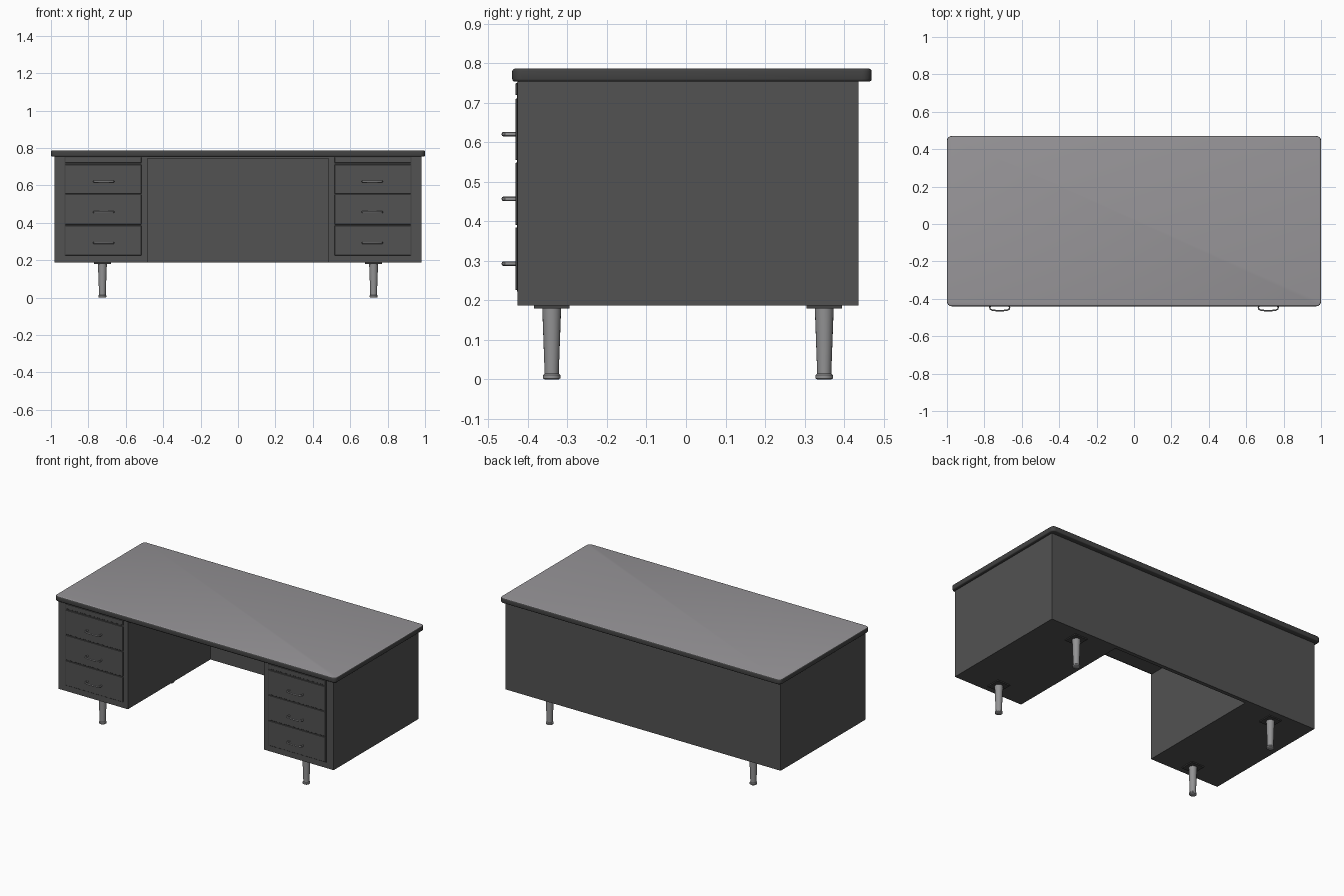
import bpy, bmesh, math
from mathutils import Vector

if "Cube" in bpy.data.objects:
    bpy.data.objects.remove(bpy.data.objects["Cube"])


def material(name, r, g, b):
    m = bpy.data.materials.new(name)
    m.diffuse_color = (r, g, b, 1)
    m.use_nodes = True
    m.node_tree.nodes["Principled BSDF"].inputs["Base Color"].default_value = m.diffuse_color
    return m


BODY = material("charcoal steel", 0.085, 0.085, 0.085)
EDGE = material("dark edging", 0.055, 0.055, 0.055)
TOP = material("grey laminate", 0.31, 0.30, 0.315)
METAL = material("brushed metal", 0.29, 0.29, 0.295)


def finish(name, bm, mats, smooth=False):
    bmesh.ops.recalc_face_normals(bm, faces=bm.faces)
    me = bpy.data.meshes.new(name)
    bm.to_mesh(me)
    bm.free()
    for m in mats:
        me.materials.append(m)
    ob = bpy.data.objects.new(name, me)
    bpy.context.collection.objects.link(ob)
    if smooth:
        bpy.ops.object.select_all(action='DESELECT')
        ob.select_set(True)
        bpy.context.view_layer.objects.active = ob
        bpy.ops.object.shade_smooth_by_angle(angle=math.radians(40))
    return ob


def box(name, lo, hi, mat, bevel=0.0):
    lo, hi = Vector(lo), Vector(hi)
    bm = bmesh.new()
    bmesh.ops.create_cube(bm, size=1)
    for v in bm.verts:
        v.co = [(lo[i] + hi[i]) / 2 + v.co[i] * (hi[i] - lo[i]) for i in range(3)]
    if bevel:
        bmesh.ops.bevel(bm, geom=bm.edges[:], offset=bevel, segments=1, affect='EDGES')
    return finish(name, bm, [mat])


def desk_top():
    # slab with rounded corners, softened rim and a paler upper face
    bm = bmesh.new()
    bmesh.ops.create_cube(bm, size=1)
    for v in bm.verts:
        v.co = (v.co.x * 2.0, 0.015 + v.co.y * 0.91, 0.7705 + v.co.z * 0.033)
    upright = [e for e in bm.edges if abs(e.verts[0].co.z - e.verts[1].co.z) > 0.01]
    bmesh.ops.bevel(bm, geom=upright, offset=0.025, segments=6, profile=0.5, affect='EDGES')
    rim = [e for e in bm.edges if abs(e.verts[0].co.z - e.verts[1].co.z) < 0.001]
    bmesh.ops.bevel(bm, geom=rim, offset=0.007, segments=3, profile=0.5, affect='EDGES')
    bm.normal_update()
    for f in bm.faces:
        f.material_index = 1 if f.normal.z > 0.95 else 0
    finish("desk_top", bm, [EDGE, TOP], smooth=True)


def leg(name, x, y):
    # turned tapering leg with a foot collar
    profile = [(0, 0), (0.018, 0), (0.022, 0.003), (0.022, 0.011), (0.018, 0.015),
               (0.018, 0.02), (0.024, 0.183), (0, 0.183)]
    bm = bmesh.new()
    vs = [bm.verts.new((r, 0, z)) for r, z in profile]
    es = [bm.edges.new(p) for p in zip(vs, vs[1:])]
    bmesh.ops.spin(bm, geom=vs + es, cent=(0, 0, 0), axis=(0, 0, 1),
                   angle=math.tau, steps=20, use_duplicate=False)
    bmesh.ops.remove_doubles(bm, verts=bm.verts, dist=1e-5)
    bmesh.ops.translate(bm, verts=bm.verts, vec=(x, y, 0))
    finish(name, bm, [METAL], smooth=True)
    box(name + "_plate", (x - 0.045, y - 0.045, 0.180), (x + 0.045, y + 0.045, 0.188), EDGE)


def handle(name, x, z):
    # bow pull: flat bar swept along a rounded bracket
    path = [(-0.047, -0.428), (-0.053, -0.446), (-0.050, -0.456), (-0.038, -0.461), (-0.018, -0.463)]
    path += [(-px, py) for px, py in reversed(path)]
    bm = bmesh.new()
    rings = []
    for i, (px, py) in enumerate(path):
        a, b = path[max(i - 1, 0)], path[min(i + 1, len(path) - 1)]
        t = Vector((b[0] - a[0], b[1] - a[1], 0)).normalized()
        n = Vector((-t.y, t.x, 0))
        rings.append([bm.verts.new(Vector((x + px, py, z)) + n * 0.004 * math.cos(k * math.tau / 8)
                                   + Vector((0, 0, 0.0055 * math.sin(k * math.tau / 8))))
                      for k in range(8)])
    for r, s in zip(rings, rings[1:]):
        for k in range(8):
            bm.faces.new((r[k], r[(k + 1) % 8], s[(k + 1) % 8], s[k]))
    for end in (rings[0], rings[-1]):
        bm.faces.new(end)
    finish(name, bm, [METAL], smooth=True)


desk_top()

# recessed strip under the top, and the full-width back panel
box("top_support", (-0.97, -0.42, 0.745), (0.97, 0.43, 0.758), BODY)
box("back_panel", (-0.49, 0.412, 0.187), (0.49, 0.437, 0.756), BODY)

for side, s in (("left", -1), ("right", 1)):
    # pedestal cabinet
    xs = sorted((s * 0.485, s * 0.98))
    box(side + "_pedestal", (xs[0], -0.427, 0.187), (xs[1], 0.437, 0.756), BODY)

    # dark seam backing, three drawer fronts and a pull-out slide
    xs = sorted((s * 0.515, s * 0.925))
    box(side + "_drawer_seam", (xs[0] - 0.003, -0.4282, 0.222), (xs[1] + 0.003, -0.42, 0.752), EDGE)
    for i, (z0, z1) in enumerate(((0.226, 0.385), (0.391, 0.549), (0.555, 0.711)), 1):
        box(f"{side}_drawer_{i}", (xs[0] + 0.002, -0.432, z0), (xs[1] - 0.002, -0.42, z1), BODY, 0.0015)
        handle(f"{side}_handle_{i}", s * 0.718, 0.293 + (i - 1) * 0.164)
    box(side + "_slide", (xs[0] + 0.002, -0.432, 0.720), (xs[1] - 0.002, -0.42, 0.750), BODY, 0.0015)

    # legs
    for end, y in (("front", -0.34), ("back", 0.35)):
        leg(f"{end}_{side}_leg", s * 0.725, y)
